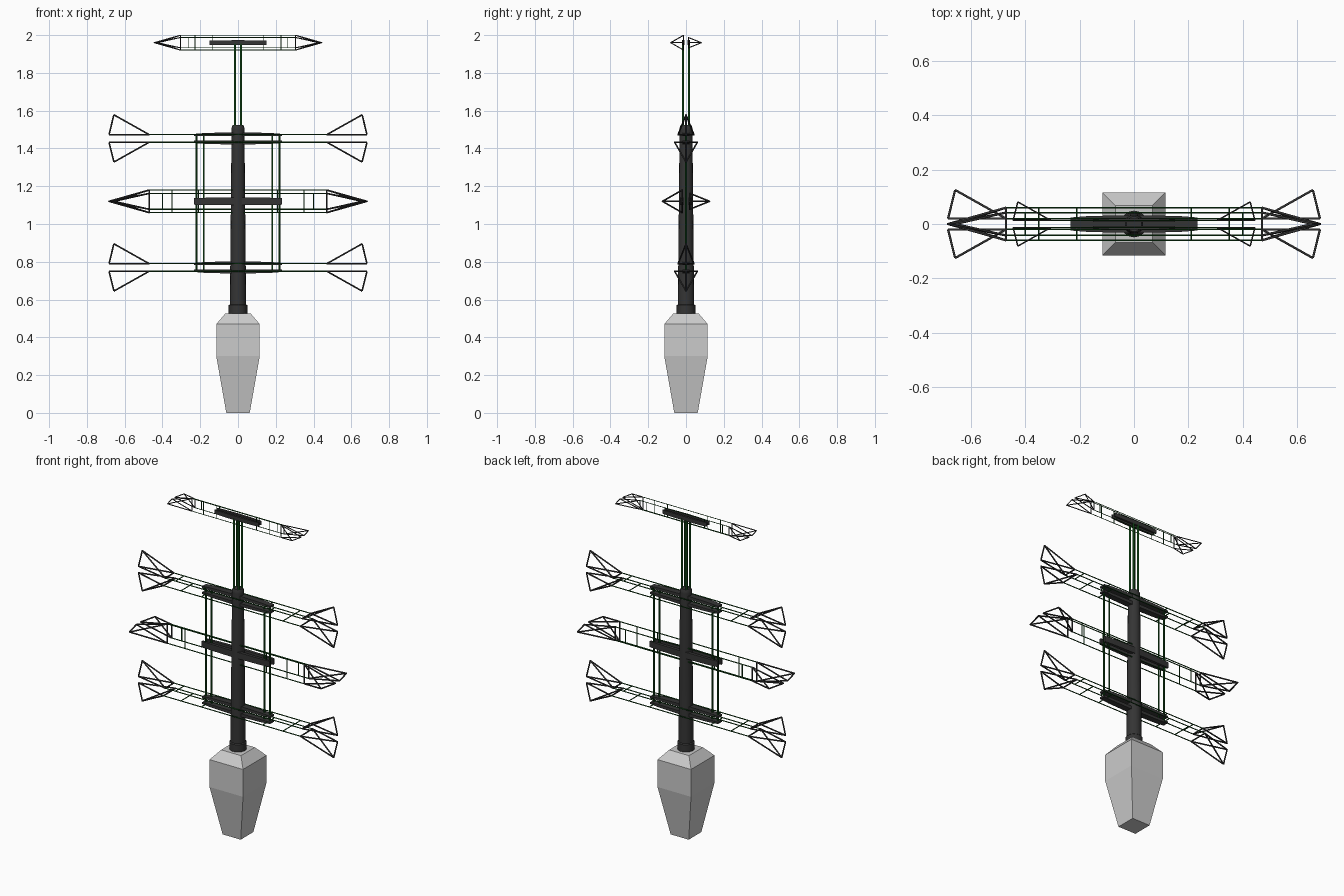
import bpy, bmesh
from mathutils import Vector as V

if "Cube" in bpy.data.objects:
    bpy.data.objects.remove(bpy.data.objects["Cube"])


def material(name, rgb):
    m = bpy.data.materials.new(name)
    m.diffuse_color = (*rgb, 1)
    m.use_nodes = True
    m.node_tree.nodes["Principled BSDF"].inputs["Base Color"].default_value = m.diffuse_color
    return m


DARK = material("dark_metal", (0.035, 0.035, 0.035))
GREEN = material("green_wire", (0.005, 0.07, 0.008))


def finish(name, bm, mat=None, smooth=False):
    bmesh.ops.recalc_face_normals(bm, faces=bm.faces)
    me = bpy.data.meshes.new(name)
    bm.to_mesh(me)
    bm.free()
    ob = bpy.data.objects.new(name, me)
    bpy.context.collection.objects.link(ob)
    if mat:
        me.materials.append(mat)
    if smooth:
        bpy.ops.object.select_all(action='DESELECT')
        ob.select_set(True)
        bpy.context.view_layer.objects.active = ob
        bpy.ops.object.shade_smooth_by_angle()
    return ob


def loft(name, rings, mat=None, smooth=False):
    """Skin consecutive rings of points and cap the ends."""
    bm = bmesh.new()
    vs = [[bm.verts.new(p) for p in r] for r in rings]
    n = len(vs[0])
    for a, b in zip(vs, vs[1:]):
        for i in range(n):
            j = (i + 1) % n
            bm.faces.new((a[i], a[j], b[j], b[i]))
    bm.faces.new(vs[0])
    bm.faces.new(vs[-1])
    return finish(name, bm, mat, smooth)


def rods(name, segs, r, mat, sides=14):
    """Straight thin rods between pairs of points, in one object."""
    bm = bmesh.new()
    for a, b in segs:
        a, b = V(a), V(b)
        d = b - a
        mx = d.to_track_quat('Z', 'Y').to_matrix().to_4x4()
        mx.translation = (a + b) / 2
        bmesh.ops.create_cone(bm, cap_ends=True, segments=sides, radius1=r,
                              radius2=r, depth=d.length, matrix=mx)
    return finish(name, bm, mat, True)


# Faceted square base
loft("base", [[(sx * h, sy * h, z) for sx, sy in ((-1, -1), (1, -1), (1, 1), (-1, 1))]
              for z, h in ((0, .062), (.3, .115), (.47, .115), (.525, .068))])

# Tapered mast with collar
bm = bmesh.new()
prev = bm.verts.new((0, 0, .5))
edges = []
for r, z in ((.049, .5), (.049, .57), (.043, .575), (.034, 1.50), (.034, 1.51), (.028, 1.523), (0, 1.523)):
    v = bm.verts.new((r, 0, z))
    edges.append(bm.edges.new((prev, v)))
    prev = v
bmesh.ops.spin(bm, geom=bm.verts[:] + edges, cent=(0, 0, 0), axis=(0, 0, 1),
               angle=6.2831853, steps=16)
bmesh.ops.remove_doubles(bm, verts=bm.verts, dist=1e-4)
finish("mast", bm, DARK, True)

# Mast extension and vertical stays
rods("mast_extension", [((x, y, 1.5), (x, y, 1.955)) for x in (-.016, .016) for y in (-.016, .016)],
     .006, GREEN)
rods("vertical_stays", [((s * x, 0, .752), (s * x, 0, 1.472)) for s in (-1, 1) for x in (.181, .22)],
     .005, GREEN)


def panel(name, center, out, wide, w, s=1, rungs=()):
    """Flat wire ladder with a centre bar and pyramid-shaped wire tips."""
    c, out, wide = V(center), V(out), V(wide)

    def P(x, u, o):
        return c + (V((x, 0, 0)) + wide * u + out * o) * s

    # long wires and rungs
    segs = [(P(-.47, u, 0), P(.47, u, 0)) for u in (-w, w)]
    segs += [(P(k * x, -w, 0), P(k * x, w, 0)) for x in rungs for k in (-1, 1)]
    rods(name + "_wires", segs, .003 * s, GREEN)
    # wire tips at both ends
    tips = []
    for k in (-1, 1):
        a, b = P(k * .47, -w, 0), P(k * .47, w, 0)
        t, u = P(k * .683, 0, 0), P(k * .657, 0, .105)
        tips += [(a, b), (a, t), (b, t), (a, u), (b, u), (t, u)]
    rods(name + "_tips", tips, .0042 * s, DARK)
    # centre bar, thicker in the middle
    loft(name + "_bar", [[P(x, -h, -.008), P(x, h, -.008), P(x, h, o), P(x, -h, o)]
                         for x, h, o in ((-.233, .018, .004), (-.17, .019, .009), (0, .02, .013),
                                         (.17, .019, .009), (.233, .018, .004))], DARK)


Y, Z = V((0, 1, 0)), V((0, 0, 1))
# Upper and lower horizontal arms
for lvl, z in (("upper", 1.453), ("lower", .77)):
    panel(lvl + "_arm_top", (0, 0, z + .02), Z, Y, .042, 1, (.21, .40))
    panel(lvl + "_arm_bottom", (0, 0, z - .02), -Z, Y, .06, 1, (.21, .35))
# Middle and top upright arms
for lvl, z, s in (("middle", 1.12, 1), ("top", 1.96, .65)):
    panel(lvl + "_arm_back", (0, .02 * s, z), Y, Z, .042, s, (.21, .40))
    panel(lvl + "_arm_front", (0, -.02 * s, z), -Y, Z, .06, s, (.21, .35))
